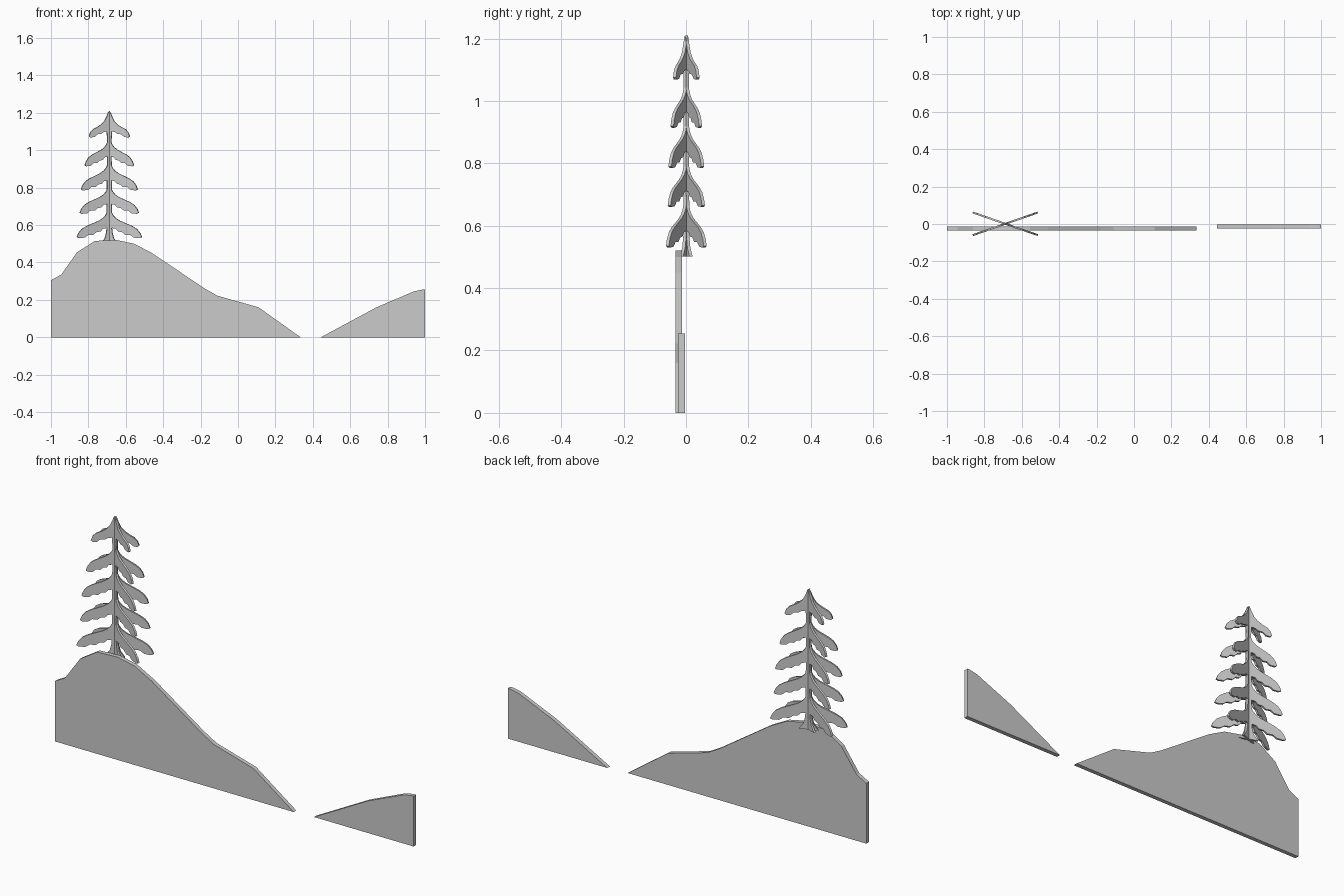
import bpy, bmesh
from math import radians
from mathutils import Matrix

if "Cube" in bpy.data.objects:
    bpy.data.objects.remove(bpy.data.objects["Cube"])


def board(name, outline, thickness, location, turn=0):
    """Cut-out board: an x/z outline extruded along y, centred on its location."""
    bm = bmesh.new()
    face = bm.faces.new([bm.verts.new((x, -thickness / 2, z)) for x, z in outline])
    ext = bmesh.ops.extrude_face_region(bm, geom=[face])
    verts = [g for g in ext["geom"] if isinstance(g, bmesh.types.BMVert)]
    bmesh.ops.translate(bm, verts=verts, vec=(0, thickness, 0))
    bmesh.ops.recalc_face_normals(bm, faces=bm.faces)
    mesh = bpy.data.meshes.new(name)
    bm.to_mesh(mesh)
    bm.free()
    obj = bpy.data.objects.new(name, mesh)
    obj.matrix_world = Matrix.Translation(location) @ Matrix.Rotation(turn, 4, "Z")
    bpy.context.collection.objects.link(obj)
    return obj


# Hills
board("large_hill", [(-1, 0), (-1, .305), (-.945, .335), (-.86, .455), (-.765, .515),
                     (-.65, .52), (-.555, .5), (-.46, .45), (-.18, .262), (-.11, .222),
                     (.11, .16), (.335, 0)], .021, (0, -.0235, 0))
board("small_hill", [(.443, 0), (.74, .16), (.94, .245), (.985, .254), (1, .254), (1, 0)],
      .021, (0, -.0145, 0))

# Branch shapes: (fraction of reach, fraction of drop)
crown = [(.06, .06), (.13, .2), (.24, .38), (.4, .51), (.6, .61), (.8, .69), (.93, .8),
         (1, .95), (.93, 1), (.74, .98), (.6, .88), (.42, .87), (.3, .8), (.12, .77)]
branch = [(.08, 0), (.12, .1), (.2, .21), (.32, .31), (.5, .41), (.7, .52), (.85, .64),
          (.95, .8), (1, .96), (.93, 1), (.76, .98), (.65, .87), (.5, .87), (.4, .76),
          (.28, .74), (.2, .63), (.08, .6)]

# Half outline of the tree from tip to root: shape, reach, top, bottom of each tier
tiers = [(crown, .115, 1.21, 1.068), (branch, .139, 1.043, .914), (branch, .160, .918, .785),
         (branch, .167, .79, .66), (branch, .184, .665, .53)]
half = [(r * u, top - v * (top - low)) for shape, r, top, low in tiers for u, v in shape]
half += [(.017, .56), (.025, .53), (.047, .501)]
tree = [(0, 1.21)] + half + [(-x, z) for x, z in reversed(half)]

# Two crossed boards make the tree
for name, angle in (("tree_board_a", 19.2), ("tree_board_b", -19.2)):
    board(name, tree, .01, (-.688, .001, 0), radians(angle))
